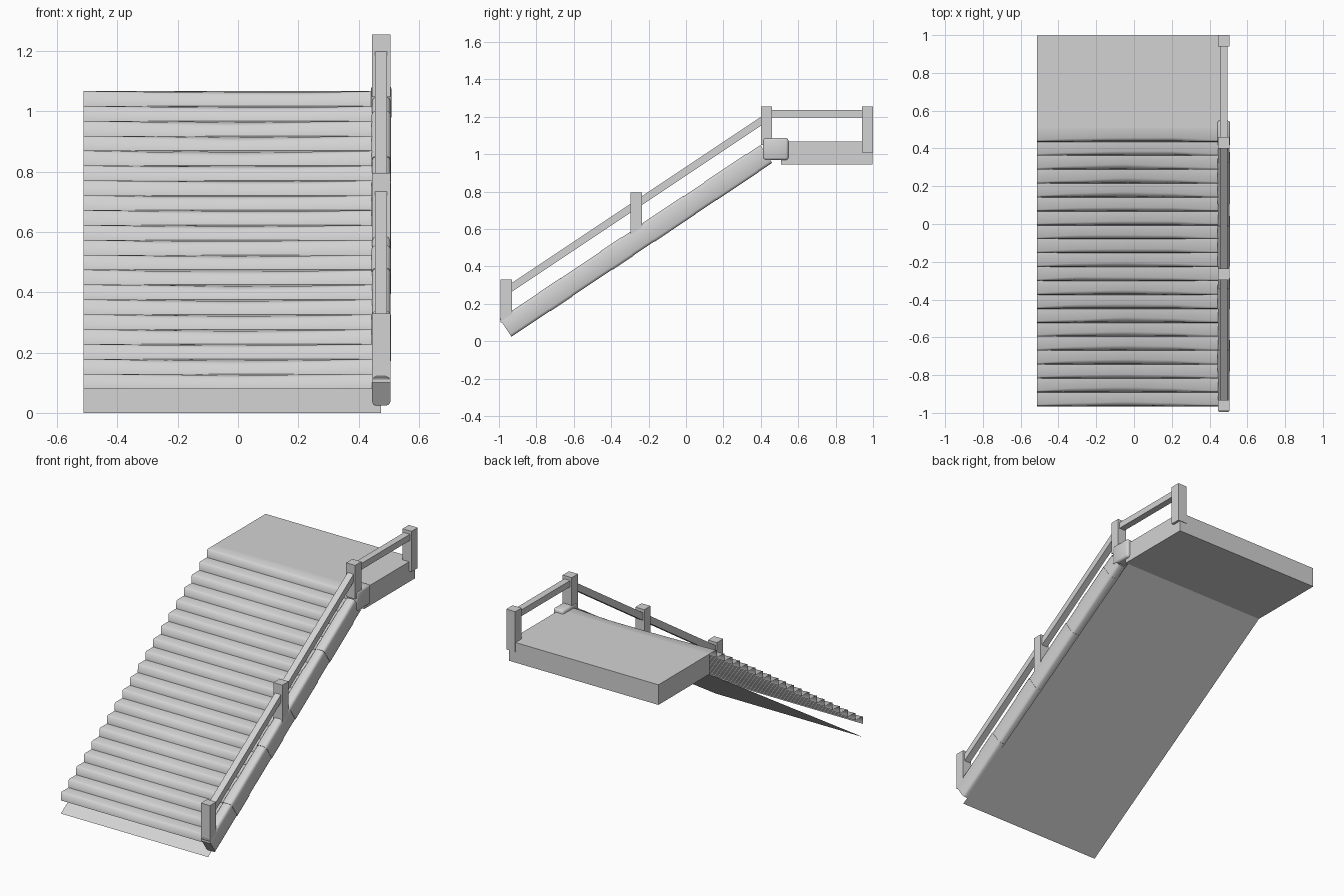
import bpy
import bmesh
import math
import random
from mathutils import Matrix, Vector

random.seed(4)
cube = bpy.data.objects.get("Cube")
if cube:
    bpy.data.objects.remove(cube, do_unlink=True)

stone = bpy.data.materials.new("grey_stone")
stone.use_nodes = True
GREY = (0.65, 0.65, 0.65, 1)
stone.diffuse_color = GREY
stone.node_tree.nodes["Principled BSDF"].inputs["Base Color"].default_value = GREY

SLOPE = math.atan(0.667)
ALONG = Vector((0, math.cos(SLOPE), math.sin(SLOPE)))
ACROSS = Vector((0, -math.sin(SLOPE), math.cos(SLOPE)))
RAIL_X = 0.475


def finish(name, bm, smooth=None):
    mesh = bpy.data.meshes.new(name)
    bm.to_mesh(mesh)
    bm.free()
    mesh.materials.append(stone)
    obj = bpy.data.objects.new(name, mesh)
    bpy.context.collection.objects.link(obj)
    if smooth:
        bpy.ops.object.select_all(action='DESELECT')
        obj.select_set(True)
        bpy.context.view_layer.objects.active = obj
        bpy.ops.object.shade_smooth_by_angle(angle=math.radians(smooth))


def box(name, center, size, tilt=0, bevel=0, lengthwise=False):
    bm = bmesh.new()
    bmesh.ops.create_cube(bm, size=1, matrix=Matrix.Diagonal((*size, 1)))
    if bevel:
        edges = [e for e in bm.edges if not lengthwise
                 or abs(e.verts[0].co.y - e.verts[1].co.y) > size[1] / 2]
        bmesh.ops.bevel(bm, geom=edges, offset=bevel, segments=2,
                        profile=0.5, affect='EDGES')
    bm.transform(Matrix.Translation(center) @ Matrix.Rotation(tilt, 4, 'X'))
    finish(name, bm, 50 if bevel else None)


def box_between(name, x, y, z):
    center = [(a + b) / 2 for a, b in (x, y, z)]
    box(name, center, [b - a for a, b in (x, y, z)])


# Worn steps: square at the ends, nose worn down towards the middle
STEPS, RISE, RUN = 20, 0.04935, 0.0737
LEFT, RIGHT = -0.513, 0.445
WEAR = [0, 0.7, 1, 0.7, 0]
bm = bmesh.new()
for step in range(STEPS):
    y, z = -0.965 + step * RUN, 0.08 + step * RISE
    rows = []
    for c, wear in enumerate(WEAR):
        wear *= random.uniform(0.5, 1)
        x = LEFT + (RIGHT - LEFT) * c / (len(WEAR) - 1)
        profile = [(0, 0), (0.001 + 0.006 * wear, 0.9 - 0.3 * wear),
                   (0.01 + 0.02 * wear, 1 - 0.14 * wear), (RUN, 1)]
        rows.append([bm.verts.new((x, y + dy, z + dz * RISE)) for dy, dz in profile])
    for a, b in zip(rows, rows[1:]):
        for i in range(len(a) - 1):
            bm.faces.new((a[i], b[i], b[i + 1], a[i + 1]))
finish("worn_steps", bm, 85)

# Sloping sheet under the flight
bm = bmesh.new()
corners = [(LEFT, -0.965, 0), (LEFT, 0.51, 0.945), (0.475, 0.51, 0.945), (0.475, -0.965, 0)]
bm.faces.new([bm.verts.new(p) for p in corners])
finish("stair_underside", bm)

# Landing at the top
box_between("landing", (LEFT, 0.49), (0.509, 0.997), (0.945, 1.067))

# Side stringer made of rounded blocks of uneven length
breaks = [-0.933, -0.725, -0.607, -0.393, -0.28, -0.168, 0.05, 0.163, 0.388, 0.46]
for i, (start, end) in enumerate(zip(breaks, breaks[1:])):
    length = (end - start) / math.cos(SLOPE)
    extra = 0.004 * (i % 2)
    foot = Vector((RAIL_X, start, 0.024 + (start + 0.933) * 0.667))
    center = foot + ALONG * length / 2 + ACROSS * 0.057
    box(f"stringer_block_{i + 1}", center, (0.06 + extra, length, 0.114 + extra),
        SLOPE, 0.015, True)
box("stringer_top_block", (RAIL_X, 0.479, 1.028), (0.068, 0.136, 0.118), 0, 0.012)

# Square posts
posts = {"front_post": (-0.961, 0.1, 0.33), "middle_post": (-0.266, 0.57, 0.795),
         "landing_front_post": (0.43, 1.05, 1.255), "landing_back_post": (0.97, 1.01, 1.255)}
for name, (y, low, high) in posts.items():
    box_between(name, (0.445, 0.505), (y - 0.03, y + 0.03), (low, high))

# Handrails
start, end = Vector((RAIL_X, -0.961, 0.268)), Vector((RAIL_X, 0.43, 1.195))
box("sloping_handrail", (start + end) / 2, (0.04, (end - start).length, 0.039), SLOPE)
box_between("landing_handrail", (0.455, 0.495), (0.43, 0.97), (1.197, 1.235))
